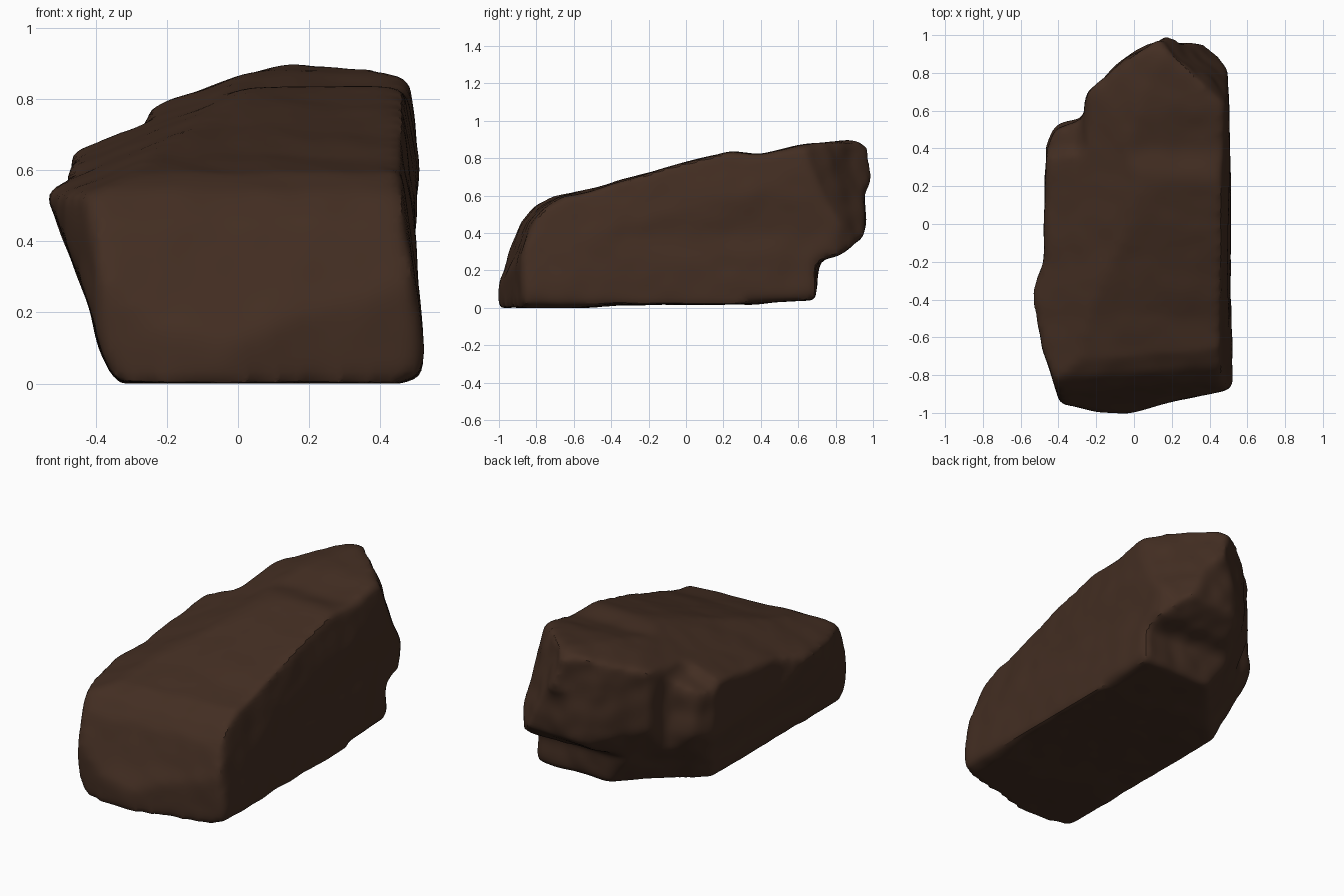
import bpy, bmesh
from mathutils import Vector, noise

cube = bpy.data.objects.get("Cube")
if cube:
    bpy.data.objects.remove(cube, do_unlink=True)

# Outlines: plan (x, y), end (x, z) and flank (y, z)
PLAN = [(-.39, -.95), (-.19, -1), (-.03, -1.005), (.2, -.945), (.525, -.87), (.51, 0),
        (.5, .79), (.4, .95), (.28, .98), (.18, 1.01), (-.04, .88), (-.26, .69), (-.265, .56),
        (-.42, .5), (-.465, .4), (-.48, -.2), (-.53, -.34), (-.53, -.44), (-.485, -.66)]
END = [(-.345, 0), (.46, 0), (.53, .03), (.495, .4), (.505, .6), (.505, .81), (.47, .86),
       (.41, .88), (.15, .9), (.02, .87), (-.25, .775), (-.475, .665), (-.48, .58),
       (-.53, .55), (-.53, .51), (-.41, .2), (-.39, .1)]
FLANK = [(-1.005, 0), (-.6, 0), (-.4, .015), (.3, .02), (.69, .045), (.7, .25), (.82, .28),
         (.95, .38), (.965, .5), (.955, .62), (1.01, .72), (.97, .86), (.9, .9), (.6, .87),
         (.4, .82), (.24, .835), (0, .78), (-.4, .665), (-.7, .595), (-.79, .54), (-.86, .45),
         (-.93, .26), (-1.005, .11)]
# Broken step on the rear left shoulder (x, z)
STEP = [(-.8, .45), (-.265, .7), (-.25, 1), (-.8, 1)]
# Flat breaks: a point on the plane and its outward direction
CHIPS = [((.56, .56, .85), (.7, .7, .31)),             # rear right top corner
         ((-.318, .318, .03), (-.7, .7, -.55)),        # rear left underside
         ((-.475, -.2, .585), (-.385, -.116, 1)),      # left shoulder
         ((.46, 0, .8), (1, -.05, .15))]               # right top edge


def link(name, bm):
    bmesh.ops.recalc_face_normals(bm, faces=bm.faces)
    mesh = bpy.data.meshes.new(name)
    bm.to_mesh(mesh)
    bm.free()
    ob = bpy.data.objects.new(name, mesh)
    bpy.context.collection.objects.link(ob)
    return ob


def prism(name, outline, place):
    """Extrude an outline between depths -1.2 and 1.2."""
    bm = bmesh.new()
    low, high = [[bm.verts.new(place(a, b, d)) for a, b in outline] for d in (-1.2, 1.2)]
    bm.faces.new(low)
    bm.faces.new(high)
    for i in range(len(outline)):
        j = (i + 1) % len(outline)
        bm.faces.new((low[i], low[j], high[j], high[i]))
    return link(name, bm)


def flank_place(y, z, x):
    # the front face runs slightly oblique
    return (x, y + (.08 * x if y < -.65 else 0), z)


def bake(ob):
    """Replace the mesh by its modified result."""
    deps = bpy.context.evaluated_depsgraph_get()
    mesh = bpy.data.meshes.new_from_object(ob.evaluated_get(deps))
    ob.modifiers.clear()
    ob.data = mesh
    return mesh


# Rock body: the three outlines intersected
rock = prism("rock", PLAN, lambda x, y, z: (x, y, z))
cuts = [(prism("end_cutter", END, lambda x, z, y: (x, y, z)), "INTERSECT"),
        (prism("flank_cutter", FLANK, flank_place), "INTERSECT"),
        (prism("step_cutter", STEP, lambda x, z, d: (x, .85 + d * .4, z)), "DIFFERENCE")]
for cutter, operation in cuts:
    cutter.hide_render = True
    mod = rock.modifiers.new(cutter.name, "BOOLEAN")
    mod.operation, mod.object, mod.solver = operation, cutter, "EXACT"
remesh = rock.modifiers.new("remesh", "REMESH")
remesh.mode, remesh.voxel_size = "VOXEL", .022
mesh = bake(rock)
for cutter, operation in cuts:
    bpy.data.objects.remove(cutter, do_unlink=True)

# Break off the corners along flat planes
bm = bmesh.new()
bm.from_mesh(mesh)
for point, direction in CHIPS:
    cut = bmesh.ops.bisect_plane(bm, geom=bm.verts[:] + bm.edges[:] + bm.faces[:], dist=1e-5,
                                 plane_co=point, plane_no=direction, clear_outer=True)
    bmesh.ops.holes_fill(bm, edges=[e for e in bm.edges if e.is_boundary], sides=0)
bmesh.ops.triangulate(bm, faces=[f for f in bm.faces if len(f.verts) > 4])
bmesh.ops.recalc_face_normals(bm, faces=bm.faces)
bm.to_mesh(mesh)
bm.free()

# Soften the edges
remesh = rock.modifiers.new("remesh", "REMESH")
remesh.mode, remesh.voxel_size = "VOXEL", .022
soften = rock.modifiers.new("soften", "SMOOTH")
soften.factor, soften.iterations = .5, 8
mesh = bake(rock)
mesh.name = "rock"

# Weathered surface: broad dents, stronger on the broken back end
normals = [v.normal.copy() for v in mesh.vertices]
for v, n in zip(mesh.vertices, normals):
    p = v.co.copy()
    dent = .006 * noise.noise(p * 4) + .004 * noise.noise(p * 9 + Vector((3, 1, 7)))
    v.co = p + n * dent * (1 + 2 * max(0, n.y))
    v.co.z = max(0, v.co.z)

# Single brown stone colour
stone = bpy.data.materials.new("brown_stone")
stone.use_nodes = True
colour = (.056, .027, .016, 1)
stone.diffuse_color = colour
stone.node_tree.nodes["Principled BSDF"].inputs["Base Color"].default_value = colour
mesh.materials.clear()
mesh.materials.append(stone)

bpy.ops.object.select_all(action="DESELECT")
rock.select_set(True)
bpy.context.view_layer.objects.active = rock
bpy.ops.object.shade_smooth_by_angle()
